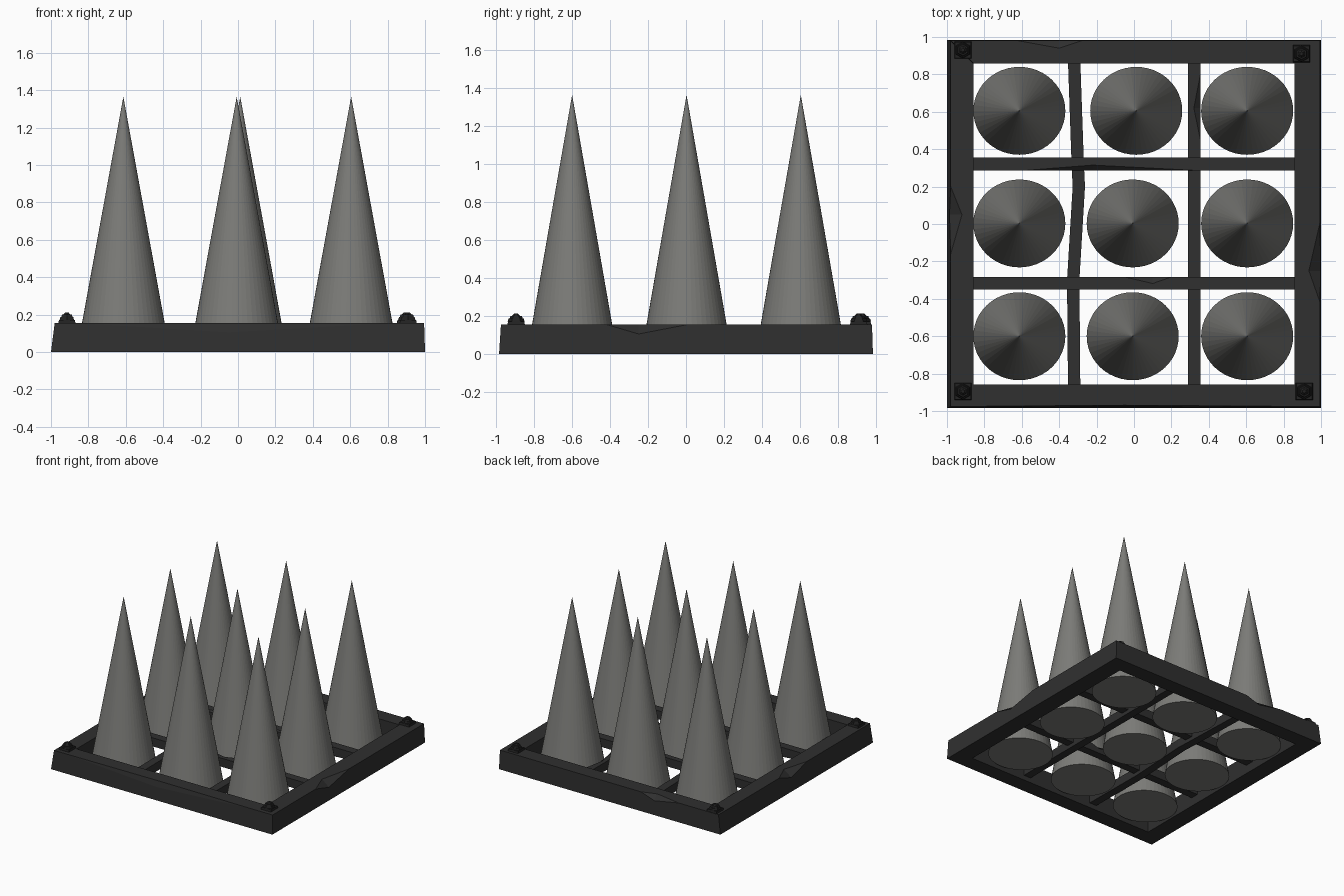
import bpy, bmesh, math
from mathutils import Matrix, Vector

if "Cube" in bpy.data.objects:
    bpy.data.objects.remove(bpy.data.objects["Cube"])


def material(name, col):
    m = bpy.data.materials.new(name)
    m.diffuse_color = (*col, 1)
    m.use_nodes = True
    m.node_tree.nodes["Principled BSDF"].inputs["Base Color"].default_value = m.diffuse_color
    return m


IRON = material("dark iron", (0.029, 0.029, 0.029))
STEEL = material("spike steel", (0.2, 0.2, 0.188))
BOLT = material("bolt black", (0.016, 0.016, 0.016))


def finish(bm, name, mat):
    bmesh.ops.recalc_face_normals(bm, faces=bm.faces)
    me = bpy.data.meshes.new(name)
    bm.to_mesh(me)
    bm.free()
    me.materials.append(mat)
    ob = bpy.data.objects.new(name, me)
    bpy.context.collection.objects.link(ob)
    return ob


def bar(name, turn, inner, outer, top, ins, bot_ends, top_ends, z0, z1, chip=None):
    """Bar running along local x with its outer side at -y, turned in steps of
    90 degrees; chip = (start, tip, end, depth inward, depth down)."""
    rot = Matrix.Rotation(math.radians(turn), 3, 'Z')
    bm = bmesh.new()

    def v(s, w, z):
        return bm.verts.new(rot @ Vector((s, -w, z)))
    ib0, ib1 = v(ins[0], inner, z0), v(ins[1], inner, z0)
    it0, it1 = v(ins[0], inner, z1), v(ins[1], inner, z1)
    ob0, ob1 = v(bot_ends[0], outer, z0), v(bot_ends[1], outer, z0)
    ot0, ot1 = v(top_ends[0], top, z1), v(top_ends[1], top, z1)
    edge_top, edge_side = [], []
    if chip:
        s0, sm, s1, din, down = chip
        a, b = v(s0, top, z1), v(s1, top, z1)
        t = v(sm, top - din, z1)
        d = v(sm, top + (outer - top) * down / (z1 - z0), z1 - down)
        edge_top, edge_side = [a, t, b], [a, d, b]
        bm.faces.new((a, d, t))
        bm.faces.new((b, t, d))
    bm.faces.new([it0, ot0] + edge_top + [ot1, it1])
    bm.faces.new([ob0, ot0] + edge_side + [ot1, ob1])
    bm.faces.new((ib0, ib1, ob1, ob0))
    bm.faces.new((ib0, it0, it1, ib1))
    bm.faces.new((ib0, ob0, ot0, it0))
    bm.faces.new((ib1, it1, ot1, ob1))
    return finish(bm, name, IRON)


# Outer frame: four mitred bars with a chipped top edge each
H = 0.155
IN = (-0.858, 0.858)
bar("front_frame", 0, 0.858, 0.985, 0.975, IN, (-1, 1), (-0.98, 0.995), 0, H,
    (-0.87, -0.05, 0.82, 0.006, 0.05))
bar("right_frame", 90, 0.858, 1.0, 0.995, IN, (-0.985, 0.985), (-0.975, 0.98), 0, H,
    (-0.42, -0.25, 0.01, 0.06, 0.05))
bar("back_frame", 180, 0.858, 0.985, 0.98, IN, (-1, 1), (-0.995, 0.98), 0, H,
    (0.28, 0.4, 0.62, 0.04, 0.04))
bar("left_frame", 270, 0.858, 1.0, 0.98, IN, (-0.985, 0.985), (-0.98, 0.975), 0, H,
    (-0.2, -0.05, 0.16, 0.06, 0.05))

# Inner grid bars: front-to-back ones sit below the left-to-right ones
E = (-0.87, 0.87)
bar("back_cross_bar", 0, -0.355, -0.285, -0.285, E, E, E, 0.07, 0.14,
    (-0.6, -0.22, 0.36, 0.03, 0.03))
bar("front_cross_bar", 180, -0.35, -0.283, -0.283, E, E, E, 0.07, 0.14,
    (-0.2, -0.1, 0.05, 0.035, 0.03))
bar("right_long_bar", 90, 0.29, 0.355, 0.355, E, E, E, 0.04, 0.11,
    (0.45, 0.62, 0.8, 0.035, 0.03))

# Bent left bar, swept through a few stations
bm = bmesh.new()
prev = None
for y, x in ((-0.87, -0.32), (-0.3, -0.325), (0.2, -0.295), (0.3, -0.3), (0.87, -0.32)):
    ring = [bm.verts.new((x + dx, y, z)) for dx, z in
            ((-0.033, 0.04), (0.033, 0.04), (0.033, 0.11), (-0.033, 0.11))]
    if prev:
        for i in range(4):
            j = (i + 1) % 4
            bm.faces.new((prev[i], prev[j], ring[j], ring[i]))
    else:
        bm.faces.new(ring)
    prev = ring
bm.faces.new(prev)
finish(bm, "left_long_bar", IRON)

# Spikes: 3 x 3 cones, slightly oval
BASE, TIP = 0.018, 1.365
for r, y in enumerate((-0.6, 0.003, 0.605)):
    for c, x in enumerate((-0.613, 0.012 if r == 2 else -0.007, 0.605)):
        bm = bmesh.new()
        bmesh.ops.create_cone(bm, cap_ends=True, segments=48, radius1=0.246, radius2=0,
                              depth=TIP - BASE)
        bmesh.ops.scale(bm, vec=(1, 0.955, 1), verts=bm.verts)
        bmesh.ops.translate(bm, vec=(x, y, (TIP + BASE) / 2), verts=bm.verts)
        finish(bm, f"spike_{r}_{c}", STEEL)

# Corner bolts: square washer and stepped hexagonal head
for i, (x, y) in enumerate(((-0.915, 0.93), (0.895, 0.91), (-0.915, -0.895), (0.91, -0.895))):
    bm = bmesh.new()
    for sides, r1, r2, z0, z1 in ((4, 0.066, 0.06, 0.15, 0.172), (6, 0.045, 0.04, 0.17, 0.186),
                                  (6, 0.036, 0.03, 0.184, 0.2), (6, 0.024, 0.01, 0.198, 0.212)):
        turn = Matrix.Rotation(math.pi / 4 if sides == 4 else 0, 4, 'Z')
        bmesh.ops.create_cone(bm, cap_ends=True, segments=sides, radius1=r1, radius2=r2,
                              depth=z1 - z0,
                              matrix=Matrix.Translation((x, y, (z0 + z1) / 2)) @ turn)
    finish(bm, f"corner_bolt_{i}", BOLT)
